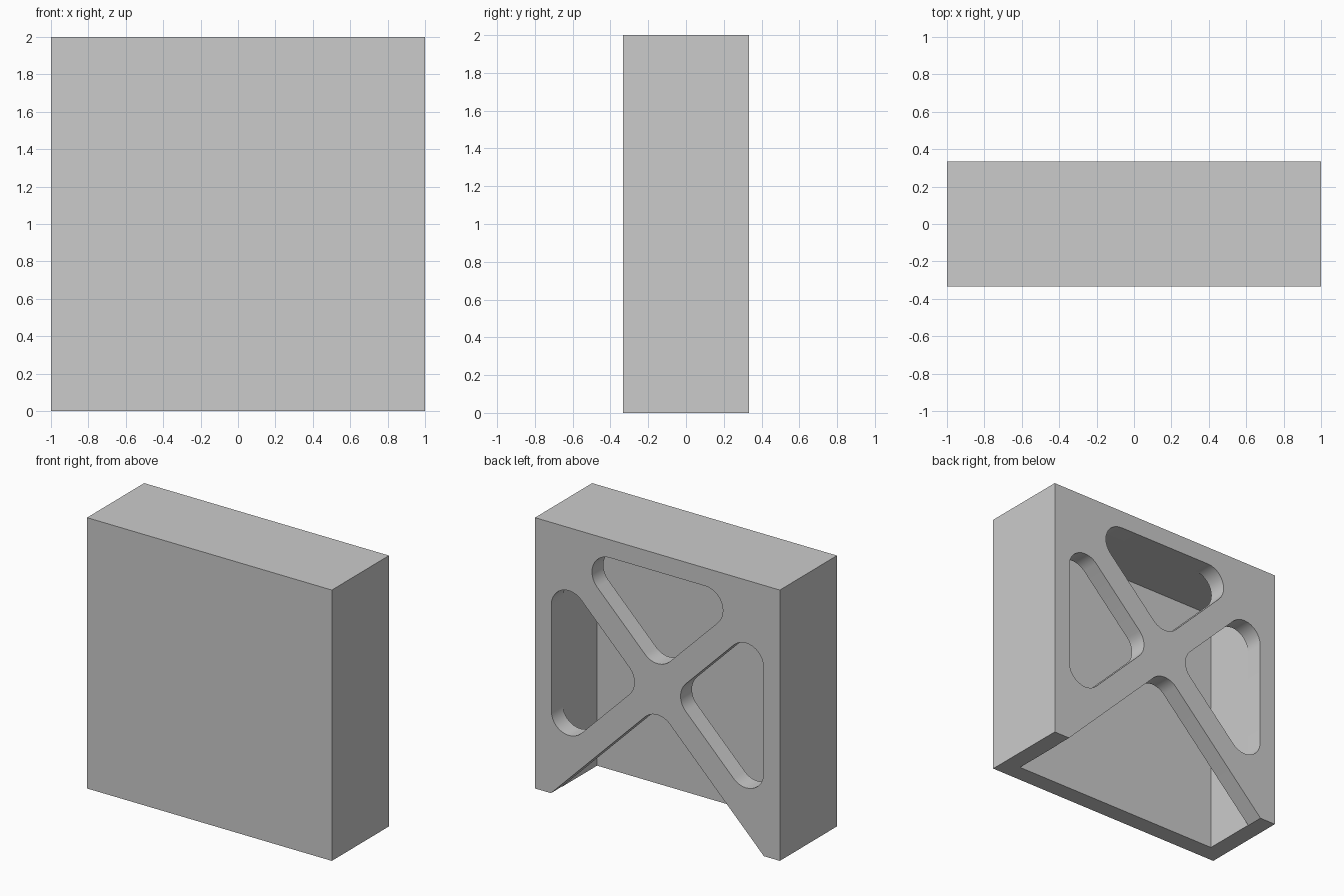
import bpy
import math
from mathutils import Vector, Matrix

if "Cube" in bpy.data.objects:
    bpy.data.objects.remove(bpy.data.objects["Cube"], do_unlink=True)

DEPTH = 0.667        # overall thickness of the block
WALL = 0.133         # thickness of every wall
GAP = 0.13           # offset of the slot corners from the centre
RADIUS = 0.143       # slot corner rounding
INNER = 1 - WALL

gray = bpy.data.materials.new("light_gray")
gray.use_nodes = True
gray.diffuse_color = (0.6, 0.6, 0.6, 1)
gray.node_tree.nodes["Principled BSDF"].inputs["Base Color"].default_value = (0.6, 0.6, 0.6, 1)


def box(name, size, centre):
    bpy.ops.mesh.primitive_cube_add(size=1, location=centre)
    ob = bpy.context.object
    ob.name = name
    ob.data.transform(Matrix.Diagonal((*size, 1)))
    ob.data.materials.append(gray)
    return ob


def fillet(before, corner, after, steps=12):
    """Points of an arc that rounds one corner."""
    u = (before - corner).normalized()
    v = (after - corner).normalized()
    half = u.angle(v) / 2
    centre = corner + (u + v).normalized() * RADIUS / math.sin(half)
    reach = RADIUS / math.tan(half)
    start = (corner + u * reach - centre).normalized()
    end = (corner + v * reach - centre).normalized()
    return [centre + start.slerp(end, i / steps) * RADIUS for i in range(steps + 1)]


def add_outline(curve, points):
    spline = curve.splines.new('POLY')
    spline.points.add(len(points) - 1)
    for sp, p in zip(spline.points, points):
        sp.co = (p.x, p.y, 0, 1)
    spline.use_cyclic_u = True


# Closed faces of the shell; the underside stays open
box("front_panel", (2, WALL, 2), (0, (WALL - DEPTH) / 2, 1))
run = DEPTH - 2 * WALL
for name, side in (("left_wall", 1), ("right_wall", -1)):
    box(name, (WALL, run, 2), (side * (1 - WALL / 2), 0, 1))
box("top_wall", (2 * INNER, run, WALL), (0, 0, 2 - WALL / 2))

# Back lattice: square outline with a V notch below and three rounded slots
curve = bpy.data.curves.new("lattice_profile", 'CURVE')
curve.dimensions = '2D'
curve.fill_mode = 'BOTH'
curve.extrude = WALL / 2

foot = 1 - GAP
notch = [Vector((-foot, -1, 0)), Vector((0, -GAP, 0)), Vector((foot, -1, 0))]
square = [Vector((x, y, 0)) for x, y in ((1, -1), (1, 1), (-1, 1), (-1, -1))]
add_outline(curve, [notch[0]] + fillet(*notch) + [notch[2]] + square)

half_base = INNER - GAP
slot = [Vector((0, GAP, 0)), Vector((half_base, INNER, 0)), Vector((-half_base, INNER, 0))]
# Walk each corner in order around the triangle
slot_points = [p for i in range(3) for p in fillet(slot[i - 1], slot[i], slot[(i + 1) % 3])]
for angle in (-90, 0, 90):
    turn = Matrix.Rotation(math.radians(angle), 3, 'Z')
    add_outline(curve, [turn @ p for p in slot_points])

# Turn the filled profile into an upright mesh
profile = bpy.data.objects.new("lattice_profile", curve)
bpy.context.collection.objects.link(profile)
graph = bpy.context.evaluated_depsgraph_get()
mesh = bpy.data.meshes.new_from_object(profile.evaluated_get(graph))
bpy.data.objects.remove(profile, do_unlink=True)
mesh.transform(Matrix.Translation((0, (DEPTH - WALL) / 2, 1)) @ Matrix.Rotation(math.pi / 2, 4, 'X'))
mesh.materials.clear()
mesh.materials.append(gray)
lattice = bpy.data.objects.new("back_lattice", mesh)
bpy.context.collection.objects.link(lattice)

bpy.ops.object.select_all(action='DESELECT')
lattice.select_set(True)
bpy.context.view_layer.objects.active = lattice
bpy.ops.object.shade_smooth_by_angle(angle=math.radians(30))
